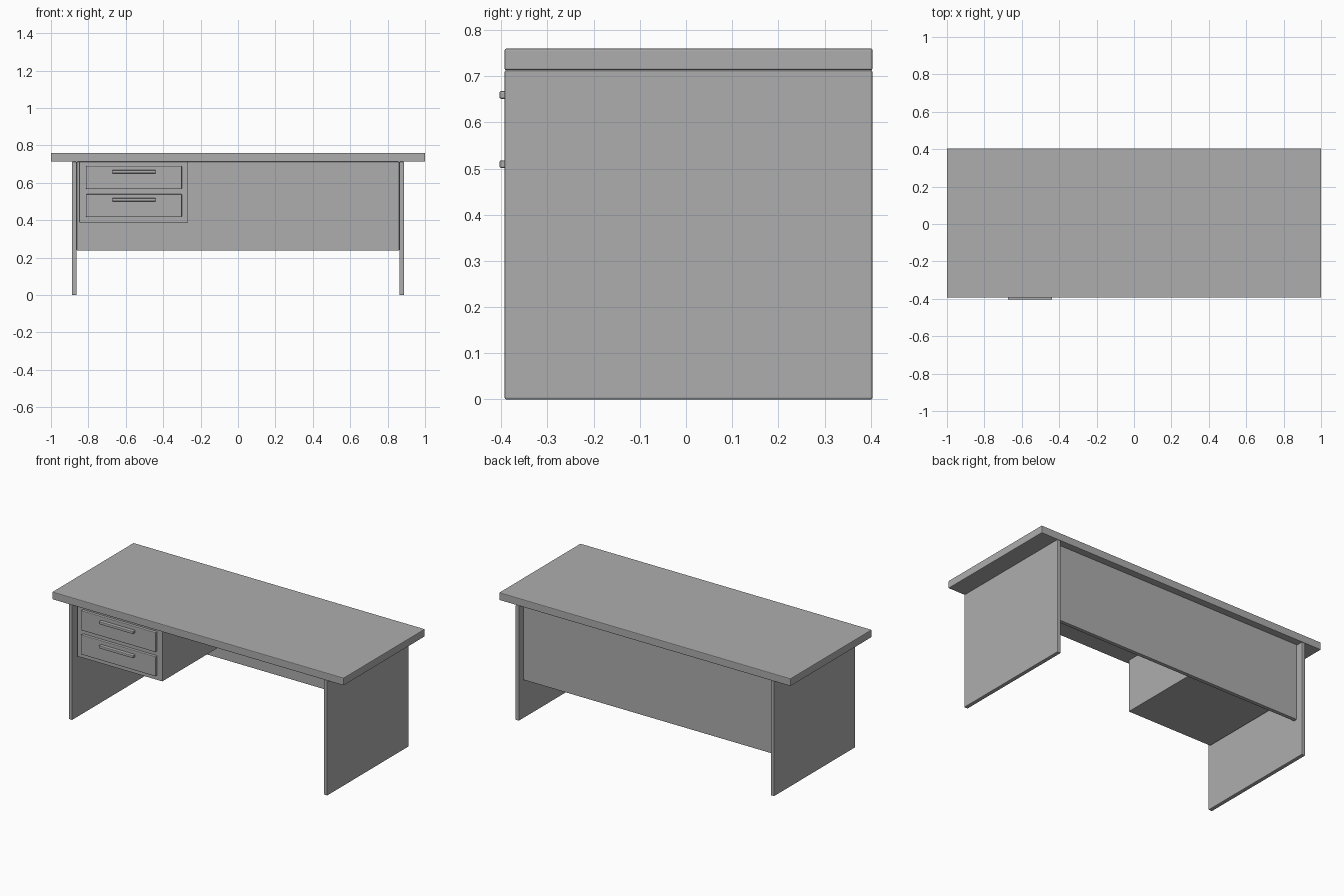
import bpy

cube = bpy.data.objects.get("Cube")
if cube:
    bpy.data.objects.remove(cube, do_unlink=True)

grey = bpy.data.materials.new("mid_grey")
grey.use_nodes = True
grey.diffuse_color = (0.42, 0.42, 0.42, 1)
grey.node_tree.nodes["Principled BSDF"].inputs["Base Color"].default_value = (0.42, 0.42, 0.42, 1)


def box(name, x, y, z, bevel=0.004):
    """Box spanning the given (low, high) ranges, with softened edges."""
    spans = (x, y, z)
    bpy.ops.mesh.primitive_cube_add(size=1, location=[(a + b) / 2 for a, b in spans])
    ob = bpy.context.object
    ob.name = name
    ob.scale = [b - a for a, b in spans]
    bpy.ops.object.transform_apply(location=False, rotation=False, scale=True)
    ob.data.materials.append(grey)
    mod = ob.modifiers.new("soft_edges", 'BEVEL')
    mod.width = bevel
    mod.segments = 2


FRONT, BACK = -0.393, 0.404
UNDER, TOP = 0.713, 0.76

# Top and side panels
box("desk_top", (-1, 1), (FRONT, BACK), (UNDER, TOP))
for side, x in (("right", (-0.888, -0.863)), ("left", (0.863, 0.888))):
    box(side + "_side_panel", x, (FRONT, BACK), (0, UNDER))

# Back panel, set in from the rear edge
box("back_panel", (-0.863, 0.863), (0.338, 0.363), (0.238, UNDER))

# Drawer cabinet hung under the top
box("drawer_cabinet", (-0.849, -0.266), (-0.362, 0.338), (0.388, UNDER), 0.002)

# Drawer fronts and bar handles
for name, z in (("lower", 0.417), ("upper", 0.567)):
    box(name + "_drawer_front", (-0.813, -0.3), (-0.381, -0.36), (z, z + 0.123))
    box(name + "_drawer_handle", (-0.674, -0.438), (-0.404, -0.379),
        (z + 0.084, z + 0.101))
